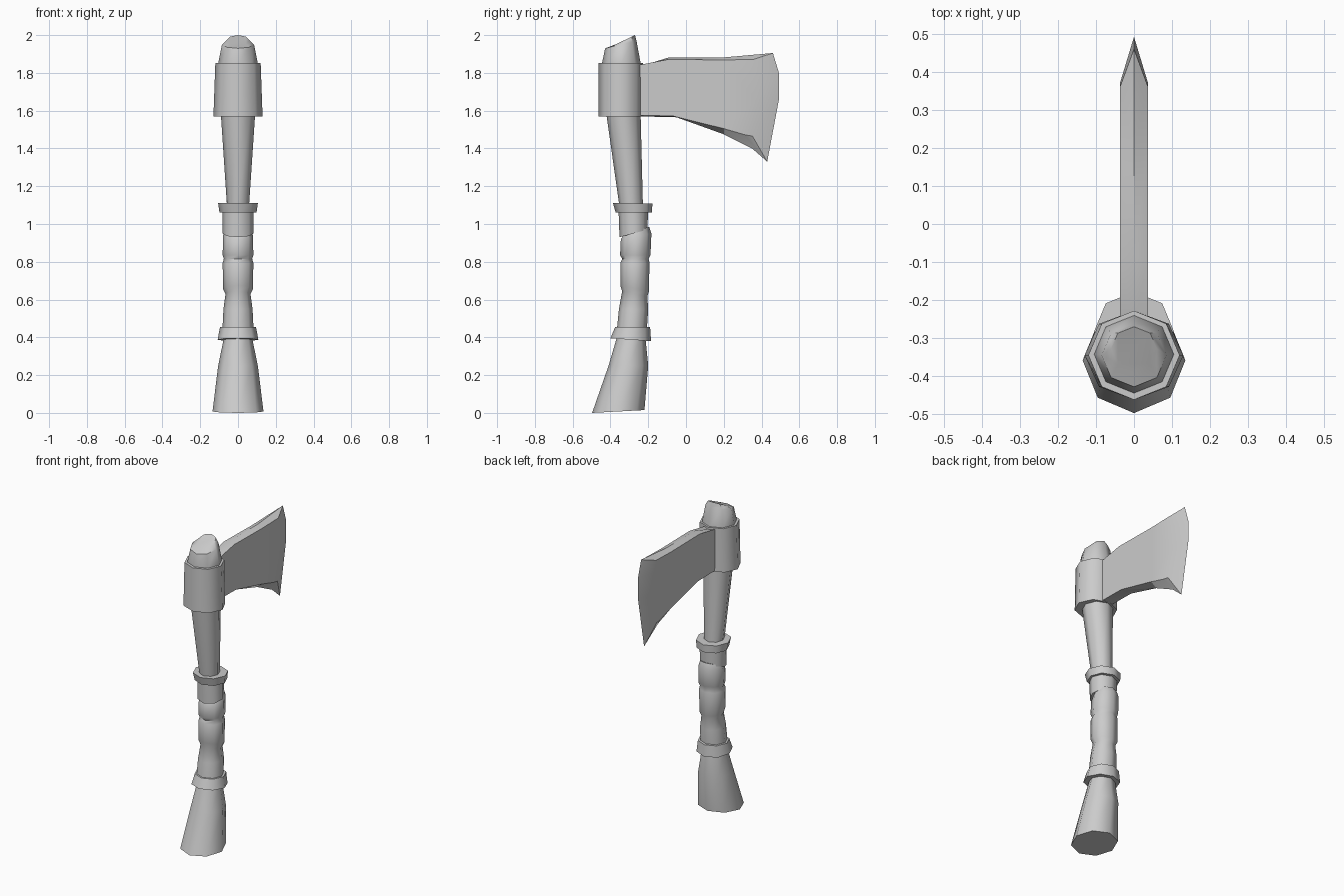
import bpy, bmesh, math

if "Cube" in bpy.data.objects:
    bpy.data.objects.remove(bpy.data.objects["Cube"])


def finish(name, bm, angle):
    bmesh.ops.recalc_face_normals(bm, faces=bm.faces)
    me = bpy.data.meshes.new(name)
    bm.to_mesh(me)
    bm.free()
    ob = bpy.data.objects.new(name, me)
    bpy.context.collection.objects.link(ob)
    bpy.ops.object.select_all(action='DESELECT')
    ob.select_set(True)
    bpy.context.view_layer.objects.active = ob
    bpy.ops.object.shade_smooth_by_angle(angle=math.radians(angle))
    return ob


def loft(name, rings, angle=50, sides=8):
    """Each ring: (front y, front z, back y, back z, half width in x)."""
    bm = bmesh.new()
    loops = []
    for y0, z0, y1, z1, w in rings:
        loop = []
        for k in range(sides):
            a = 2 * math.pi * k / sides
            t = (1 - math.cos(a)) / 2
            loop.append(bm.verts.new((w * math.sin(a), y0 + (y1 - y0) * t, z0 + (z1 - z0) * t)))
        loops.append(loop)
    for lo, hi in zip(loops, loops[1:]):
        for k in range(sides):
            j = (k + 1) % sides
            bm.faces.new((lo[k], lo[j], hi[j], hi[k]))
    bm.faces.new(loops[0])
    bm.faces.new(loops[-1])
    return finish(name, bm, angle)


# flared pommel
loft("pommel", [(-.497, 0, -.22, .015, .135), (-.41, .25, -.2, .25, .105),
                (-.36, .42, -.215, .40, .072)])

# collars either side of the grip
loft("lower_collar", [(-.40, .395, -.185, .38, .108), (-.375, .455, -.19, .455, .095)])
loft("upper_collar", [(-.372, 1.06, -.18, 1.06, .098), (-.387, 1.112, -.178, 1.108, .105)])

# wrapped leather grip with slanted pinches
loft("grip", [(-.367, .43, -.208, .43, .083), (-.355, .55, -.20, .55, .077),
              (-.338, .645, -.205, .615, .066), (-.348, .675, -.197, .64, .08),
              (-.347, .795, -.193, .795, .081), (-.337, .815, -.198, .815, .075),
              (-.349, .835, -.188, .835, .081), (-.345, .92, -.183, .95, .08),
              (-.325, .945, -.195, .985, .07)])
loft("grip_top", [(-.352, .93, -.205, .97, .082), (-.357, 1.07, -.2, 1.07, .083)])

# wooden shaft with rounded, slanted tip
loft("shaft", [(-.352, 1.09, -.228, 1.09, .058), (-.42, 1.57, -.24, 1.57, .09),
               (-.445, 1.85, -.24, 1.85, .105), (-.428, 1.93, -.262, 1.97, .085),
               (-.385, 1.945, -.27, 2.0, .06)])

# socket around the shaft
loft("socket", [(-.462, 1.57, -.228, 1.57, .13), (-.462, 1.852, -.228, 1.852, .12)])

# blade: outer rim on the centre plane, flat cheeks on both sides
rim = [(-.26, 1.83), (-.09, 1.882), (.2, 1.882), (.46, 1.905), (.492, 1.80), (.492, 1.66),
       (.43, 1.33), (.35, 1.40), (.2, 1.475), (-.05, 1.565), (-.26, 1.57)]
cheek = [(-.26, 1.84), (-.09, 1.872), (.2, 1.868), (.36, 1.872), (.37, 1.80), (.37, 1.65),
         (.352, 1.465), (.31, 1.473), (.2, 1.505), (-.07, 1.572), (-.26, 1.575)]
bm = bmesh.new()
edge = [bm.verts.new((0, y, z)) for y, z in rim]
n = len(rim)
for s in (-1, 1):
    side = [bm.verts.new((s * .037, y, z)) for y, z in cheek]
    bm.faces.new(side)
    for k in range(n):
        j = (k + 1) % n
        bm.faces.new((edge[k], edge[j], side[j], side[k]))
finish("blade", bm, 25)
